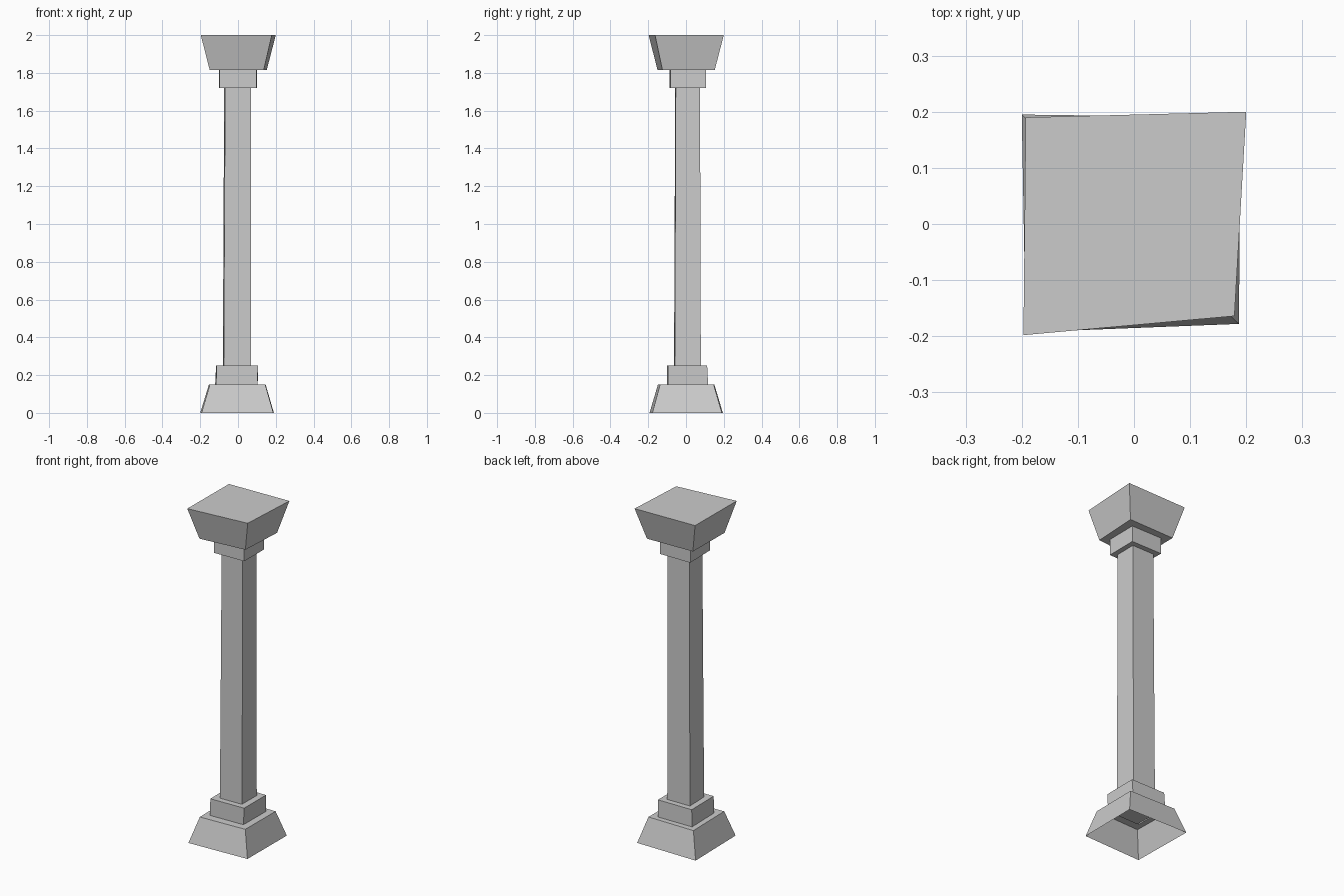
import bpy
import bmesh

cube = bpy.data.objects.get("Cube")
if cube:
    bpy.data.objects.remove(cube)

# Single stone colour
STONE = (0.6, 0.6, 0.6, 1.0)
stone = bpy.data.materials.new("grey_stone")
stone.use_nodes = True
stone.diffuse_color = STONE
stone.node_tree.nodes["Principled BSDF"].inputs["Base Color"].default_value = STONE


def scaled(corners, factor):
    return [(x * factor, y * factor) for x, y in corners]


def block(name, z0, lower, z1, upper, floor=True, hole=None):
    """Four-sided block between two outlines; a hole leaves its underside as a rim."""
    bm = bmesh.new()

    def ring(corners, z):
        return [bm.verts.new((x, y, z)) for x, y in corners]

    def wall(a, b):
        for i in range(4):
            j = (i + 1) % 4
            bm.faces.new((a[i], a[j], b[j], b[i]))

    low, high = ring(lower, z0), ring(upper, z1)
    wall(low, high)
    if hole:
        wall(high, ring(hole, z1))
    else:
        bm.faces.new(high)
    if floor:
        bm.faces.new(low[::-1])
    mesh = bpy.data.meshes.new(name)
    bm.to_mesh(mesh)
    bm.free()
    mesh.materials.append(stone)
    obj = bpy.data.objects.new(name, mesh)
    bpy.context.collection.objects.link(obj)
    return obj


# Slightly crooked outlines: front left, front right, back right, back left
foot = [(-.193, -.193), (.187, -.178), (.19, .19), (-.2, .195)]
crown = [(-.197, -.198), (.179, -.164), (.2, .2), (-.193, .19)]
collar_low = [(-.116, -.1), (.102, -.094), (.104, .117), (-.121, .115)]
collar_top = [(-.113, -.1), (.106, -.094), (.107, .112), (-.116, .112)]
shaft_low = [(-.076, -.064), (.068, -.06), (.069, .079), (-.081, .078)]
shaft_top = [(-.068, -.057), (.069, -.054), (.07, .074), (-.073, .073)]
neck = [(-.097, -.087), (.098, -.083), (.1, .105), (-.101, .104)]

# Hollow stepped base
block("base_plinth", 0, foot, .15, scaled(foot, .77), floor=False, hole=collar_low)
block("base_collar", .15, collar_low, .25, collar_top, floor=False, hole=shaft_low)

# Shaft
block("shaft", .12, shaft_low, 1.74, shaft_top)

# Capital
block("capital_neck", 1.72, neck, 1.815, neck)
block("capital", 1.815, scaled(crown, .76), 2, crown)
